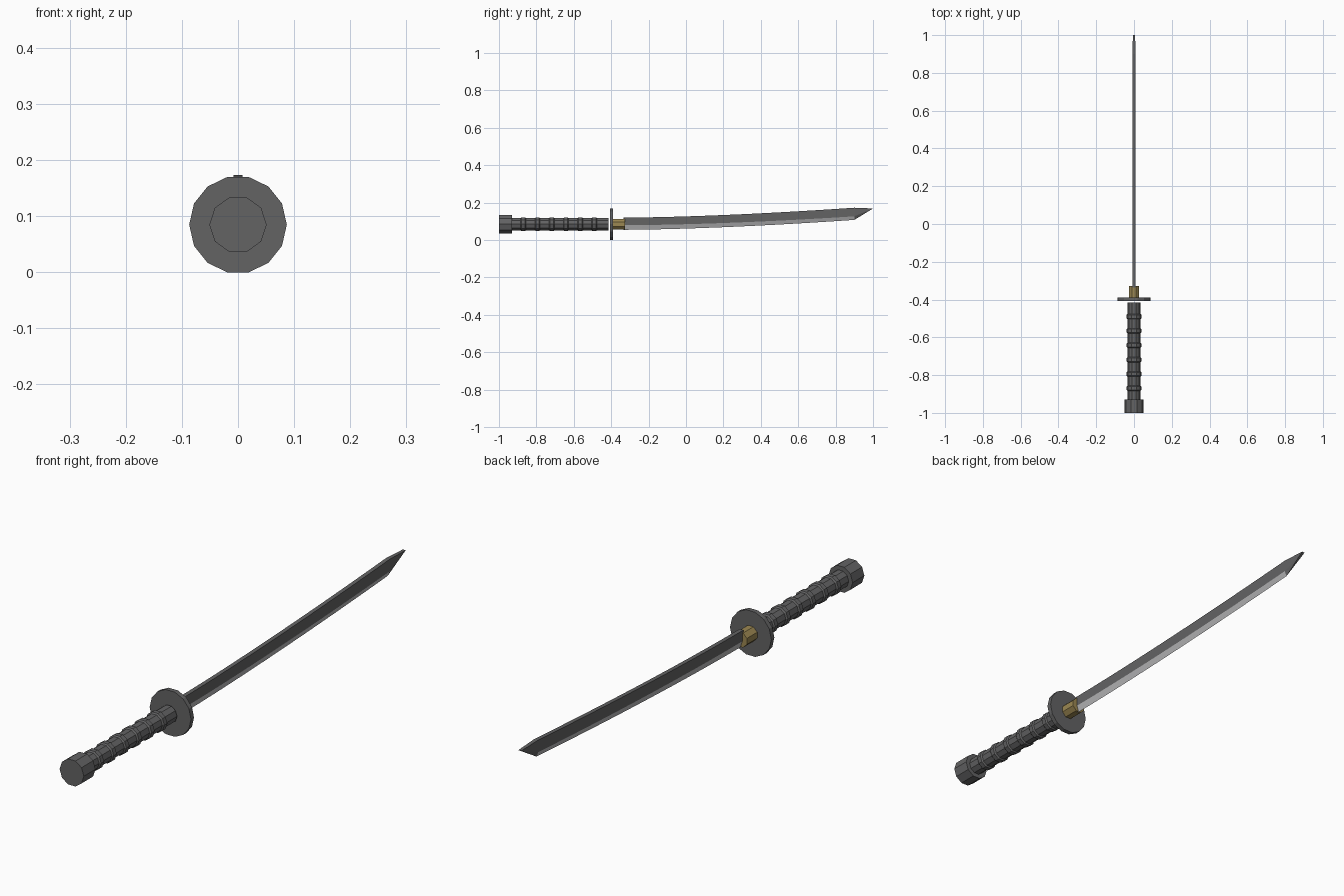
import bpy, bmesh, math

if "Cube" in bpy.data.objects:
    bpy.data.objects.remove(bpy.data.objects["Cube"])

ZC = 0.0848  # height of the handle axis


def material(name, rgb):
    m = bpy.data.materials.new(name)
    m.diffuse_color = (*rgb, 1)
    m.use_nodes = True
    m.node_tree.nodes["Principled BSDF"].inputs["Base Color"].default_value = m.diffuse_color
    return m


dark = material("dark grey", (0.125, 0.125, 0.127))
silver = material("light steel", (0.50, 0.50, 0.51))
gold = material("dull gold", (0.33, 0.245, 0.085))


def finish(name, bm, *mats):
    bmesh.ops.recalc_face_normals(bm, faces=bm.faces)
    me = bpy.data.meshes.new(name)
    bm.to_mesh(me)
    bm.free()
    for m in mats:
        me.materials.append(m)
    ob = bpy.data.objects.new(name, me)
    bpy.context.collection.objects.link(ob)
    return ob


def lathe(name, profile, sides, mat, phase=0.0):
    """Flat-sided turned part along y, from (y, radius) pairs."""
    bm = bmesh.new()
    rings = []
    for y, r in profile:
        angles = [phase + math.tau * i / sides for i in range(sides)]
        rings.append([bm.verts.new((r * math.cos(a), y, ZC + r * math.sin(a))) for a in angles])
    for a, b in zip(rings, rings[1:]):
        for i in range(sides):
            j = (i + 1) % sides
            bm.faces.new((a[i], a[j], b[j], b[i]))
    bm.faces.new(rings[0])
    bm.faces.new(rings[-1])
    return finish(name, bm, mat)


# Handle with raised wrapping bands
profile = [(-0.94, 0.034)]
for k in range(6):
    y = -0.87 + k * 0.076
    profile += [(y - 0.014, 0.034), (y - 0.009, 0.039), (y + 0.009, 0.039), (y + 0.014, 0.034)]
profile.append((-0.415, 0.034))
lathe("handle", profile, 10, dark)

# End cap, round guard and gold collar
lathe("pommel", [(-1.0, 0.051), (-0.93, 0.051)], 10, dark)
lathe("guard", [(-0.407, 0.087), (-0.389, 0.087)], 14, dark)
lathe("collar", [(-0.392, 0.030), (-0.327, 0.030)], 8, gold, math.pi / 8)

# Curved blade: flat spine, flat sides, bevelled cutting edge
bm = bmesh.new()
W, STEPS = 0.008, 12
rings = []
for s in range(STEPS + 1):
    t = s / STEPS
    y = -0.335 + 1.235 * t
    lift = 0.053 * t ** 1.6
    top, ridge, edge = 0.120 + lift, 0.080 - 0.006 * t + lift, 0.055 + lift
    pts = [(W, top), (W, ridge), (0, edge), (-W, ridge), (-W, top)]
    rings.append([bm.verts.new((x, y, z)) for x, z in pts])
for a, b in zip(rings, rings[1:]):
    for i in range(5):
        j = (i + 1) % 5
        f = bm.faces.new((a[i], a[j], b[j], b[i]))
        f.material_index = 1 if i in (1, 2) else 0
bm.faces.new(rings[0])
# Slanted point
r0, r1, e, l1, l0 = rings[-1]
tr = bm.verts.new((0.006, 1.0, 0.169))
tl = bm.verts.new((-0.006, 1.0, 0.169))
for f in ((r0, r1, tr), (r1, e, tr), (e, tl, tr), (e, l1, tl), (l1, l0, tl), (l0, r0, tr, tl)):
    bm.faces.new(f)
finish("blade", bm, dark, silver)
